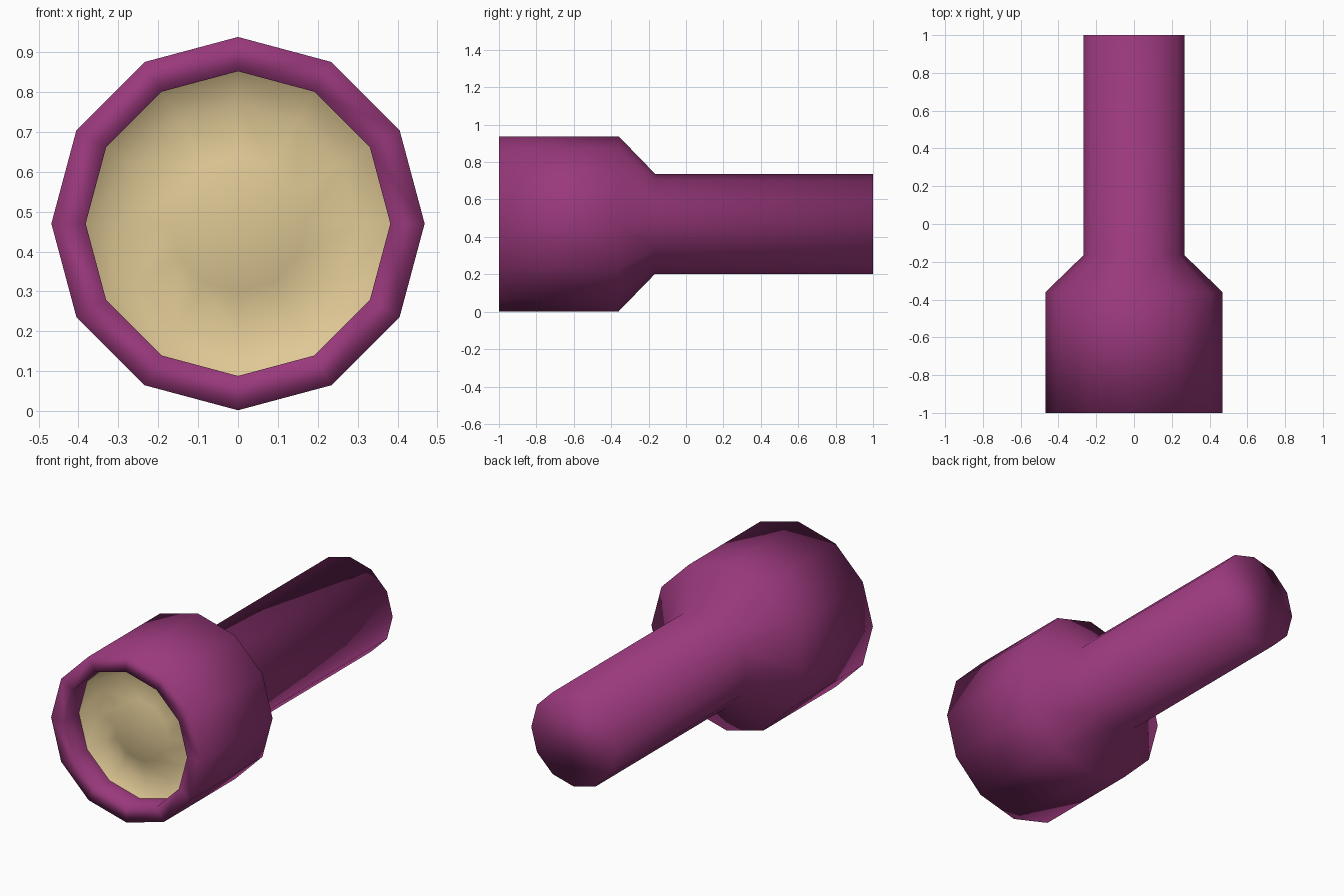
import bpy, bmesh, math

if "Cube" in bpy.data.objects:
    bpy.data.objects.remove(bpy.data.objects["Cube"])

SIDES = 12
AXIS_Z = 0.47


def material(name, color):
    m = bpy.data.materials.new(name)
    m.diffuse_color = (*color, 1)
    m.use_nodes = True
    m.node_tree.nodes["Principled BSDF"].inputs["Base Color"].default_value = m.diffuse_color
    return m


def lathe(name, profile, mat):
    """Spin (radius, y) points round the long axis; radius 0 makes a pole."""
    bm = bmesh.new()
    rings = []
    for r, y in profile:
        count = SIDES if r > 0 else 1
        rings.append([bm.verts.new((r * math.sin(math.tau * i / SIDES), y,
                                    AXIS_Z + r * math.cos(math.tau * i / SIDES)))
                      for i in range(count)])
    for a, b in zip(rings, rings[1:]):
        for i in range(SIDES):
            j = (i + 1) % SIDES
            corners = [a[i % len(a)], a[j % len(a)], b[j % len(b)], b[i % len(b)]]
            bm.faces.new(list(dict.fromkeys(corners)))
    # Flat cap where an open profile ends in a ring
    if len(rings[-1]) > 1 and name == "torch_body":
        bm.faces.new(rings[-1])
    bmesh.ops.recalc_face_normals(bm, faces=bm.faces)
    # An open lens sheet must face the front
    if name == "lens" and sum(f.normal.y * f.calc_area() for f in bm.faces) > 0:
        bmesh.ops.reverse_faces(bm, faces=bm.faces)
    for f in bm.faces:
        f.smooth = True
    mesh = bpy.data.meshes.new(name)
    bm.to_mesh(mesh)
    bm.free()
    mesh.materials.append(mat)
    ob = bpy.data.objects.new(name, mesh)
    bpy.context.collection.objects.link(ob)
    return ob


purple = material("purple", (0.32, 0.04, 0.20))
cream = material("cream", (0.74, 0.58, 0.30))

# Recess wall, front rim, head, tapered shoulder, handle and end cap
body = lathe("torch_body", [(0.382, -0.875), (0.382, -1.0), (0.468, -1.0),
                            (0.468, -0.36), (0.267, -0.165), (0.267, 1.0)], purple)

# Sloped reflector ring with a gently domed glass inside
lathe("lens", [(0.382, -0.875), (0.30, -0.82), (0.17, -0.865), (0, -0.88)], cream)
